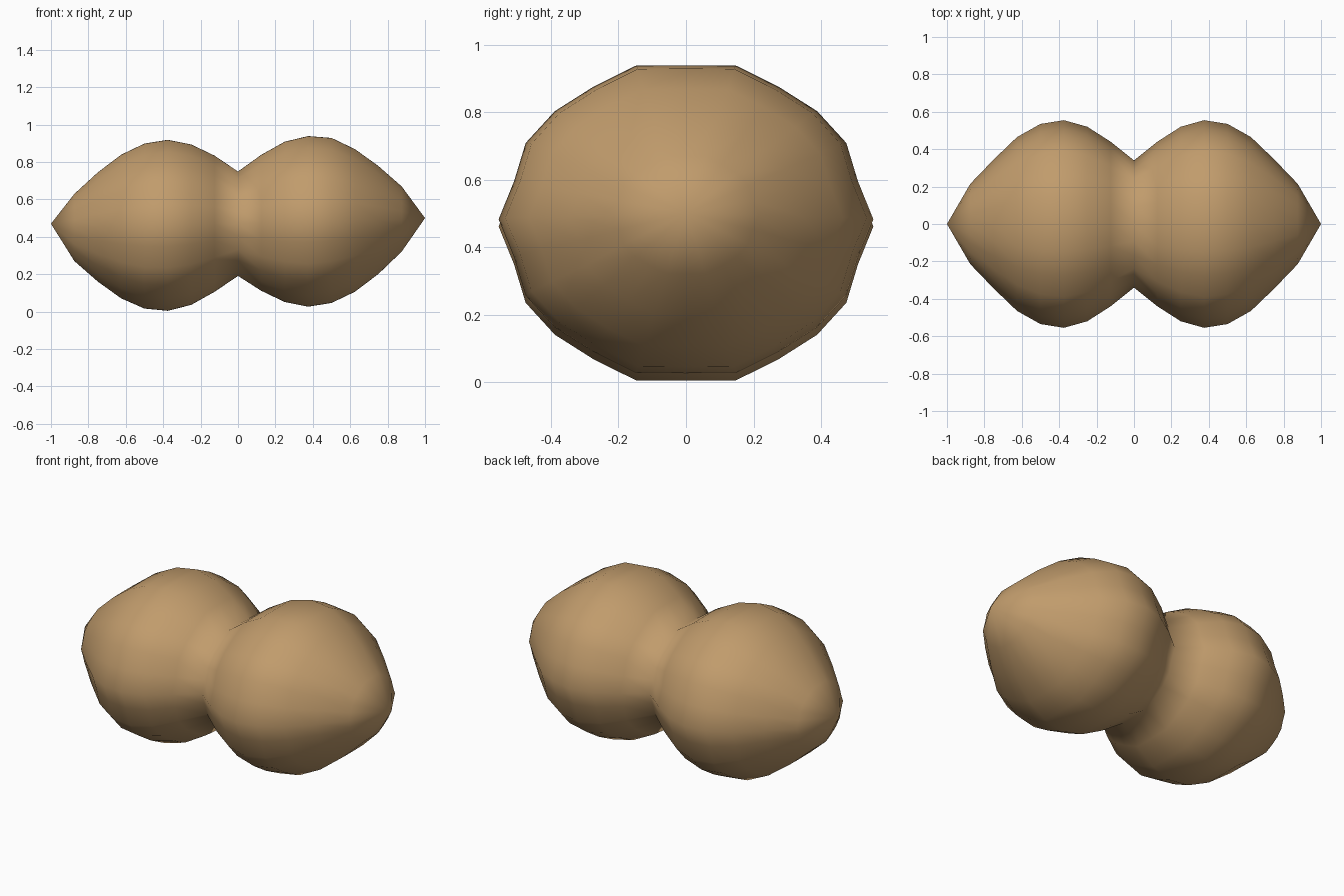
import bpy, bmesh, math

if "Cube" in bpy.data.objects:
    bpy.data.objects.remove(bpy.data.objects["Cube"])

# Shell stations every 0.125 along x: half width, bottom z, top z
STATIONS = [
    (0, .47, .47), (.215, .27, .63), (.345, .16, .745), (.465, .07, .84),
    (.535, .015, .90), (.555, .003, .92), (.52, .035, .895), (.44, .105, .835),
    (.34, .19, .75),
    (.44, .11, .84), (.52, .05, .91), (.555, .025, .94), (.535, .045, .93),
    (.465, .105, .87), (.345, .20, .78), (.215, .32, .67), (0, .50, .50),
]
# Slight ridges around a quarter of the cross-section, every 15 degrees
RIDGE = [1, .95, .988, .99, .99, 1.03, .997]
SIDES = 24


def ridge(i):
    k = i % 12
    return RIDGE[k if k <= 6 else 12 - k]


bm = bmesh.new()
rings = []
for n, (w, lo, hi) in enumerate(STATIONS):
    x, mid, h = -1 + n * 0.125, (lo + hi) / 2, (hi - lo) / 2
    if w == 0:
        rings.append([bm.verts.new((x, 0, mid))])
        continue
    ring = []
    for i in range(SIDES):
        a = 2 * math.pi * i / SIDES
        r = ridge(i)
        ring.append(bm.verts.new((x, w * r * math.cos(a), mid + h * r * math.sin(a))))
    rings.append(ring)

# Skin between neighbouring rings, fanning in to the pointed tips
for a, b in zip(rings, rings[1:]):
    for i in range(SIDES):
        j = (i + 1) % SIDES
        if len(a) == 1:
            bm.faces.new((a[0], b[i], b[j]))
        elif len(b) == 1:
            bm.faces.new((a[i], b[0], a[j]))
        else:
            bm.faces.new((a[i], b[i], b[j], a[j]))
bmesh.ops.recalc_face_normals(bm, faces=bm.faces)
for f in bm.faces:
    f.smooth = True

mesh = bpy.data.meshes.new("peanut_shell")
bm.to_mesh(mesh)
bm.free()
shell = bpy.data.objects.new("peanut_shell", mesh)
bpy.context.collection.objects.link(shell)

# Tan shell colour
mat = bpy.data.materials.new("shell_tan")
mat.diffuse_color = (0.53, 0.33, 0.15, 1)
mat.use_nodes = True
mat.node_tree.nodes["Principled BSDF"].inputs["Base Color"].default_value = mat.diffuse_color
mesh.materials.append(mat)
